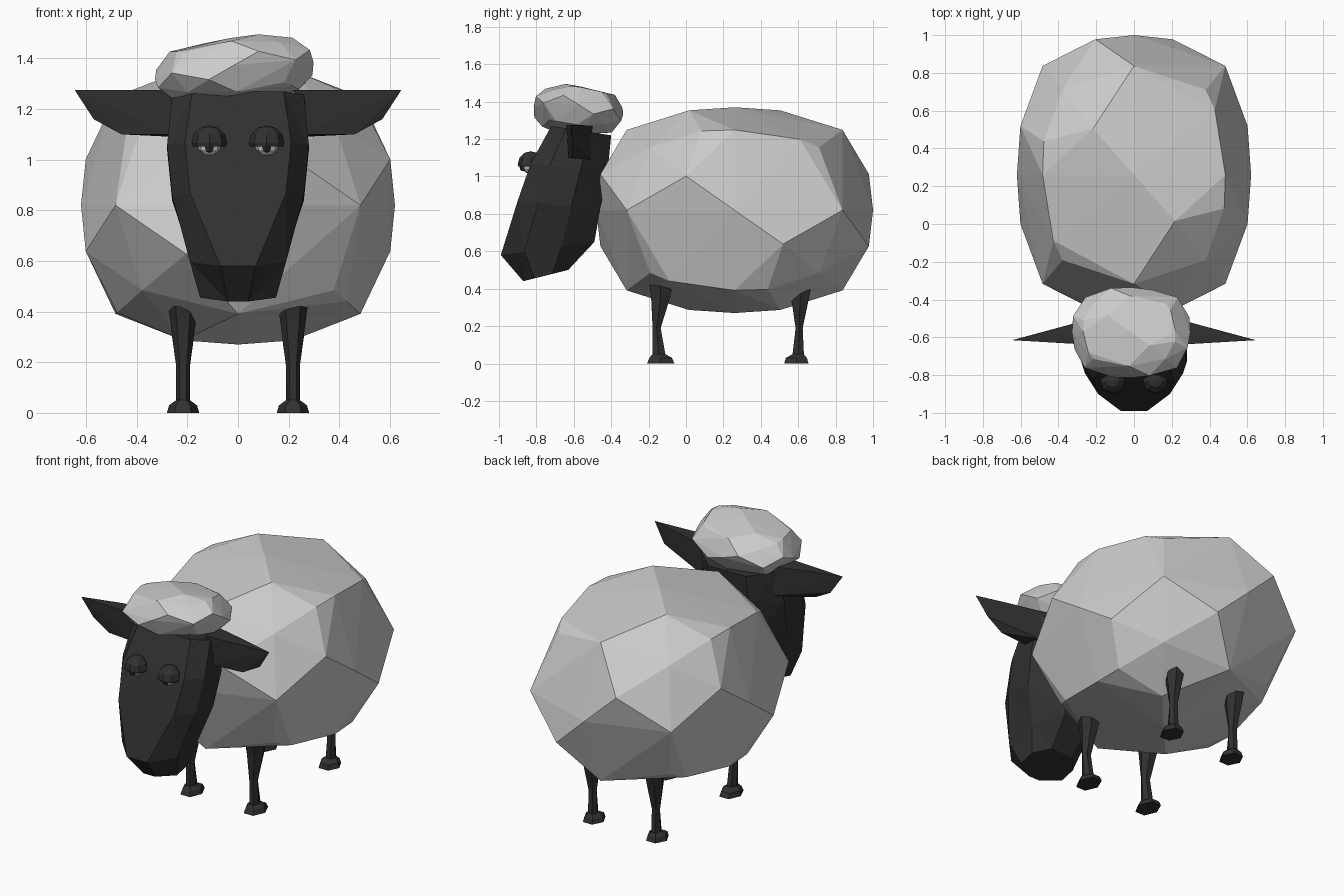
import bpy, bmesh
from math import cos, sin, tau, radians
from mathutils import Vector, Matrix, Euler

if "Cube" in bpy.data.objects:
    bpy.data.objects.remove(bpy.data.objects["Cube"])

dark = bpy.data.materials.new("dark_skin")
dark.diffuse_color = (0.03, 0.03, 0.03, 1)
dark.use_nodes = True
dark.node_tree.nodes["Principled BSDF"].inputs["Base Color"].default_value = dark.diffuse_color
white = bpy.data.materials.new("eye_white")
white.diffuse_color = (0.75, 0.75, 0.75, 1)
white.use_nodes = True
white.node_tree.nodes["Principled BSDF"].inputs["Base Color"].default_value = white.diffuse_color


def finish(name, bm, mat=None):
    bmesh.ops.recalc_face_normals(bm, faces=bm.faces[:])
    me = bpy.data.meshes.new(name)
    bm.to_mesh(me)
    bm.free()
    if mat:
        me.materials.append(mat)
    ob = bpy.data.objects.new(name, me)
    bpy.context.collection.objects.link(ob)
    return ob


def hull(name, pts, mat=None):
    bm = bmesh.new()
    vs = [bm.verts.new(p) for p in pts]
    res = bmesh.ops.convex_hull(bm, input=vs)
    junk = set(res["geom_interior"]) | set(res["geom_unused"])
    bmesh.ops.delete(bm, geom=[v for v in junk if isinstance(v, bmesh.types.BMVert)], context='VERTS')
    return finish(name, bm, mat)


def loft(name, rings, mat):
    bm = bmesh.new()
    loops = [[bm.verts.new(p) for p in r] for r in rings]
    for a, b in zip(loops, loops[1:]):
        for i in range(len(a)):
            j = (i + 1) % len(a)
            bm.faces.new((a[i], a[j], b[j], b[i]))
    bm.faces.new(loops[0])
    bm.faces.new(loops[-1])
    bmesh.ops.triangulate(bm, faces=bm.faces[:])
    return finish(name, bm, mat)


# faceted wool ball: a few seed points spun by even sign flips and axis cycling
FLIPS = [(1, 1, 1), (1, -1, -1), (-1, 1, -1), (-1, -1, 1)]


def wool(name, centre, size, rot=(0, 0, 0)):
    pts = set()
    cycled = [(1, 0, 0), (-1, 0, 0), (.78, .78, 0), (.78, -.78, 0), (.97, -.35, .33),
              (.61, .61, .61), (-.61, -.61, -.61)]
    for s in FLIPS:
        for p in cycled:
            for k in range(3):
                q = p[k:] + p[:k]
                pts.add(tuple(a * b + 0 for a, b in zip(q, s)))
        for p in [(.77, -.24, .77), (.69, .47, .69)]:
            pts.add(tuple(a * b for a, b in zip(p, s)))
    m = Matrix.Translation(centre) @ Euler(rot).to_matrix().to_4x4() @ Matrix.Diagonal((*size, 1))
    return hull(name, [m @ Vector(p) for p in sorted(pts)])


wool("wool_body", (0, .26, .82), (.62, .74, .55))
wool("wool_cap", (-.015, -.575, 1.352), (.315, .24, .13), (radians(-5), radians(-6), 0))

# head: slanted eight-sided sections (half width, front half width, y front, y back, z front, z back)
rings = []
for w, wf, yf, yb, zf, zb in [(.15, .04, -.87, -.63, .44, .5),
                              (.19, .07, -.99, -.49, .58, .65),
                              (.26, .19, -.90, -.46, .87, .82),
                              (.28, .21, -.83, -.42, 1.07, 1.02),
                              (.26, .18, -.72, -.40, 1.27, 1.22)]:
    section = [(wf, 0), (w, .25), (w, .65), (w * .5, 1)]
    section += [(-x, t) for x, t in reversed(section)]
    rings.append([(x, yf + (yb - yf) * t, zf + (zb - zf) * t) for x, t in section])
loft("head", rings, dark)

# legs: six-sided sections (z, y offset, x radius, y radius)
front = [(0, 0, .064, .085), (.03, 0, .055, .07), (.05, -.01, .028, .04),
         (.19, -.022, .028, .025), (.36, 0, .05, .06), (.42, 0, .058, .07)]
back = [(0, 0, .064, .075), (.03, 0, .055, .065), (.05, .01, .028, .035),
        (.19, .015, .028, .022), (.35, .02, .05, .055), (.41, .035, .055, .05)]

for side, label in ((1, "right"), (-1, "left")):
    for kind, y0, prof in (("front", -.135, front), ("back", .59, back)):
        loft(f"{kind}_leg_{label}",
             [[(side * .217 + rx * cos(tau * i / 6), y0 + dy + ry * sin(tau * i / 6), z)
               for i in range(6)] for z, dy, rx, ry in prof], dark)

    # ear: flat tapering blade
    ear = [(.22, -.50, 1.27), (.22, -.64, 1.275), (.25, -.51, 1.09), (.25, -.63, 1.1),
           (.46, -.61, 1.10), (.44, -.56, 1.275), (.57, -.6, 1.16), (.645, -.615, 1.275)]
    hull(f"ear_{label}", [(side * x, y, z) for x, y, z in ear], dark)

    # eye: pale ball, dark pupil, heavy upper lid
    c = Vector((side * .113, -.83, 1.065))
    bm = bmesh.new()
    bmesh.ops.create_uvsphere(bm, u_segments=8, v_segments=6, radius=.052,
                              matrix=Matrix.Translation(c))
    finish(f"eyeball_{label}", bm, white)
    bm = bmesh.new()
    bmesh.ops.create_uvsphere(bm, u_segments=6, v_segments=4, radius=.02,
                              matrix=Matrix.Translation(c + Vector((0, -.04, -.018))))
    finish(f"pupil_{label}", bm, dark)
    bm = bmesh.new()
    bmesh.ops.create_uvsphere(bm, u_segments=8, v_segments=6, radius=.07)
    cut = bmesh.ops.bisect_plane(bm, geom=bm.verts[:] + bm.edges[:] + bm.faces[:],
                                 plane_co=(0, 0, -.012), plane_no=(0, 0, -1), clear_outer=True)
    bmesh.ops.holes_fill(bm, edges=[e for e in cut["geom_cut"] if isinstance(e, bmesh.types.BMEdge)])
    bmesh.ops.transform(bm, verts=bm.verts[:], matrix=Matrix.Translation(c))
    finish(f"eyelid_{label}", bm, dark)
